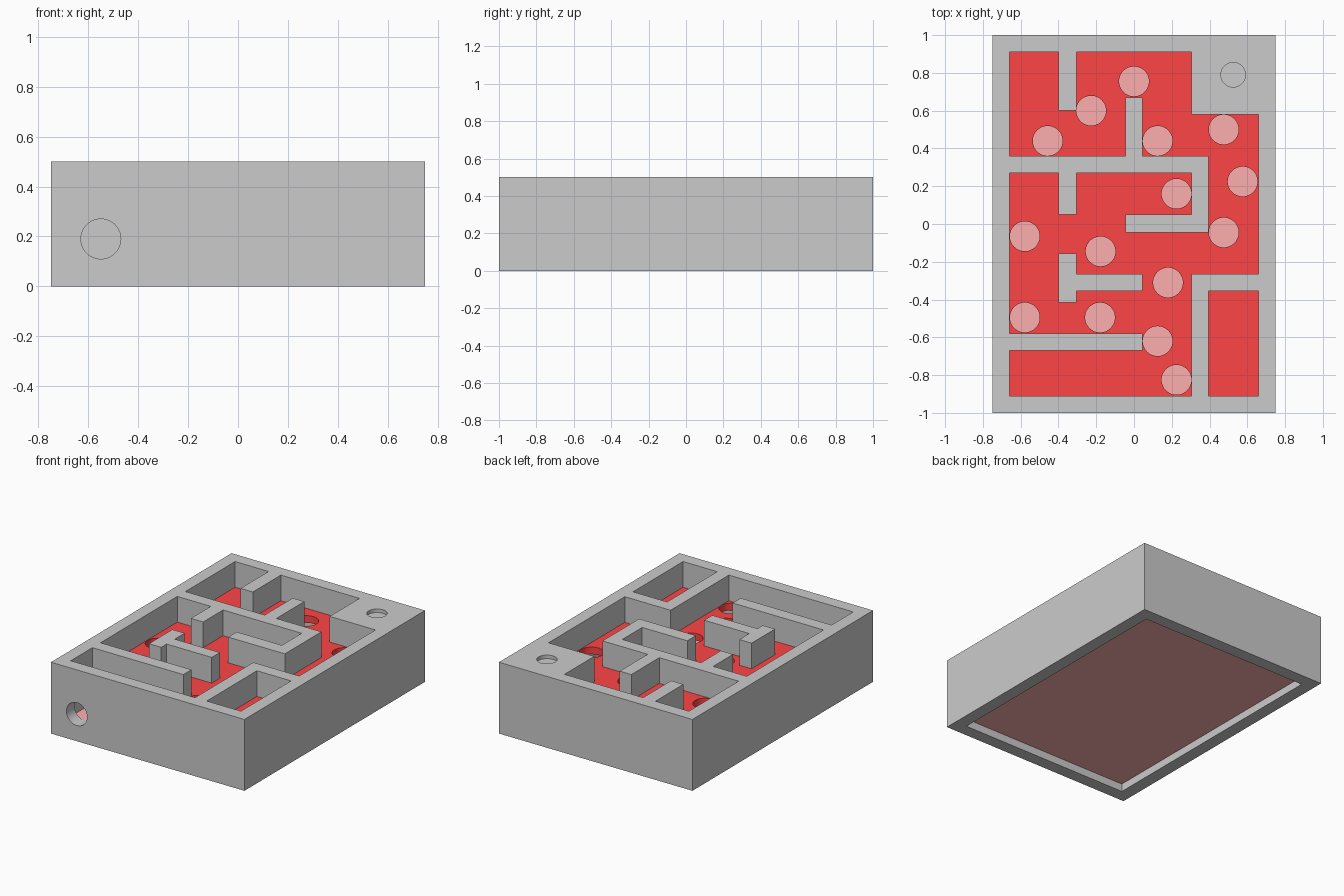
import bpy, bmesh
from math import radians

if "Cube" in bpy.data.objects:
    bpy.data.objects.remove(bpy.data.objects["Cube"])

TOP, FLOOR_TOP, FLOOR_LOW = 0.50, 0.32, 0.27
PLATE_TOP, PLATE_LOW = 0.11, 0.055
IX, IY = 0.66, 0.91          # inner half sizes of the frame


def material(name, colour):
    m = bpy.data.materials.new(name)
    m.diffuse_color = colour
    m.use_nodes = True
    m.node_tree.nodes["Principled BSDF"].inputs["Base Color"].default_value = m.diffuse_color
    return m


def mesh_object(name, bm, mat=None):
    me = bpy.data.meshes.new(name)
    bmesh.ops.recalc_face_normals(bm, faces=bm.faces)
    bm.to_mesh(me)
    bm.free()
    ob = bpy.data.objects.new(name, me)
    bpy.context.collection.objects.link(ob)
    if mat:
        me.materials.append(mat)
    return ob


def box(name, hx, hy, z0, z1, mat=None):
    bm = bmesh.new()
    bmesh.ops.create_cube(bm, size=1)
    for v in bm.verts:
        v.co = (v.co.x * 2 * hx, v.co.y * 2 * hy, z0 if v.co.z < 0 else z1)
    return mesh_object(name, bm, mat)


def cylinder(name, loc, r, depth, rot=(0, 0, 0)):
    bpy.ops.mesh.primitive_cylinder_add(vertices=48, radius=r, depth=depth,
                                        location=loc, rotation=rot)
    ob = bpy.context.object
    ob.name = name
    return ob


def cut(target, cutter):
    cutter.hide_render = True
    mod = target.modifiers.new("cut", 'BOOLEAN')
    mod.operation, mod.solver, mod.object = 'DIFFERENCE', 'EXACT', cutter
    bpy.context.view_layer.objects.active = target
    bpy.ops.object.modifier_apply(modifier=mod.name)
    bpy.data.objects.remove(cutter, do_unlink=True)


def open_lanes(walls, z0, z1):
    """Prism of everything inside the frame that no wall covers."""
    xs = sorted({-IX, IX} | {x for w in walls for x in w[:2]})
    ys = sorted({-IY, IY} | {y for w in walls for y in w[2:]})
    bm = bmesh.new()
    grid = {(i, j): bm.verts.new((x, y, z0))
            for i, x in enumerate(xs) for j, y in enumerate(ys)}
    for i in range(len(xs) - 1):
        for j in range(len(ys) - 1):
            cx, cy = (xs[i] + xs[i + 1]) / 2, (ys[j] + ys[j + 1]) / 2
            if not any(a < cx < b and c < cy < d for a, b, c, d in walls):
                bm.faces.new([grid[i, j], grid[i + 1, j],
                              grid[i + 1, j + 1], grid[i, j + 1]])
    bmesh.ops.delete(bm, geom=[v for v in bm.verts if not v.link_faces], context='VERTS')
    ext = bmesh.ops.extrude_face_region(bm, geom=bm.faces[:], use_keep_orig=True)
    for v in ext["geom"]:
        if isinstance(v, bmesh.types.BMVert):
            v.co.z = z1
    bmesh.ops.recalc_face_normals(bm, faces=bm.faces)
    bmesh.ops.dissolve_limit(bm, angle_limit=0.01, verts=bm.verts[:], edges=bm.edges[:])
    return mesh_object("lane_cutter", bm)


red = material("red", (1.0, 0.06, 0.06, 1))
pale_red = material("pale_red", (1.0, 0.43, 0.43, 1))

# maze walls: x0, x1, y0, y1
walls = [
    (-IX, 0.395, 0.27, 0.36), (0.305, 0.395, -0.045, 0.27), (-0.045, 0.305, -0.045, 0.05),
    (-0.045, 0.045, 0.36, 0.67), (-0.40, -0.305, 0.60, IY), (-0.40, -0.305, 0.05, 0.27),
    (-0.40, -0.305, -0.415, -0.155), (-0.305, 0.045, -0.355, -0.265),
    (-IX, 0.045, -0.67, -0.58), (0.305, IX, -0.355, -0.265),
    (0.305, 0.395, -IY, -0.355), (0.305, IX, 0.58, IY),
]

# frame with maze walls, hollow below
frame = box("maze_frame", 0.75, 1.0, 0, TOP)
cut(frame, box("chamber_cutter", IX, IY, -0.1, FLOOR_TOP))
cut(frame, open_lanes(walls, FLOOR_LOW, TOP + 0.1))
# ball exit in the front, shallow round recess in the corner block
cut(frame, cylinder("exit_cutter", (-0.55, -1, 0.19), 0.08, 0.4, (radians(90), 0, 0)))
cut(frame, cylinder("recess_cutter", (0.525, 0.79, TOP), 0.065, 0.05))

# playing floor with ball holes
floor = box("maze_floor", IX, IY, FLOOR_LOW, FLOOR_TOP, red)
holes = [(0, 0.755), (-0.227, 0.6), (-0.457, 0.44), (0.125, 0.44), (0.475, 0.5),
         (0.575, 0.225), (0.225, 0.16), (0.475, -0.045), (-0.578, -0.065),
         (-0.177, -0.145), (0.18, -0.31), (-0.578, -0.495), (-0.18, -0.495),
         (0.125, -0.62), (0.225, -0.825)]
for x, y in holes:
    cut(floor, cylinder("hole_cutter", (x, y, 0.295), 0.079, 0.2))

# catch plate under the floor
box("catch_plate", IX, IY, PLATE_LOW, PLATE_TOP, pale_red)

# smooth round holes, sharp edges elsewhere
for ob in (frame, floor):
    bpy.ops.object.select_all(action='DESELECT')
    ob.select_set(True)
    bpy.context.view_layer.objects.active = ob
    bpy.ops.object.shade_smooth_by_angle(angle=radians(30))
